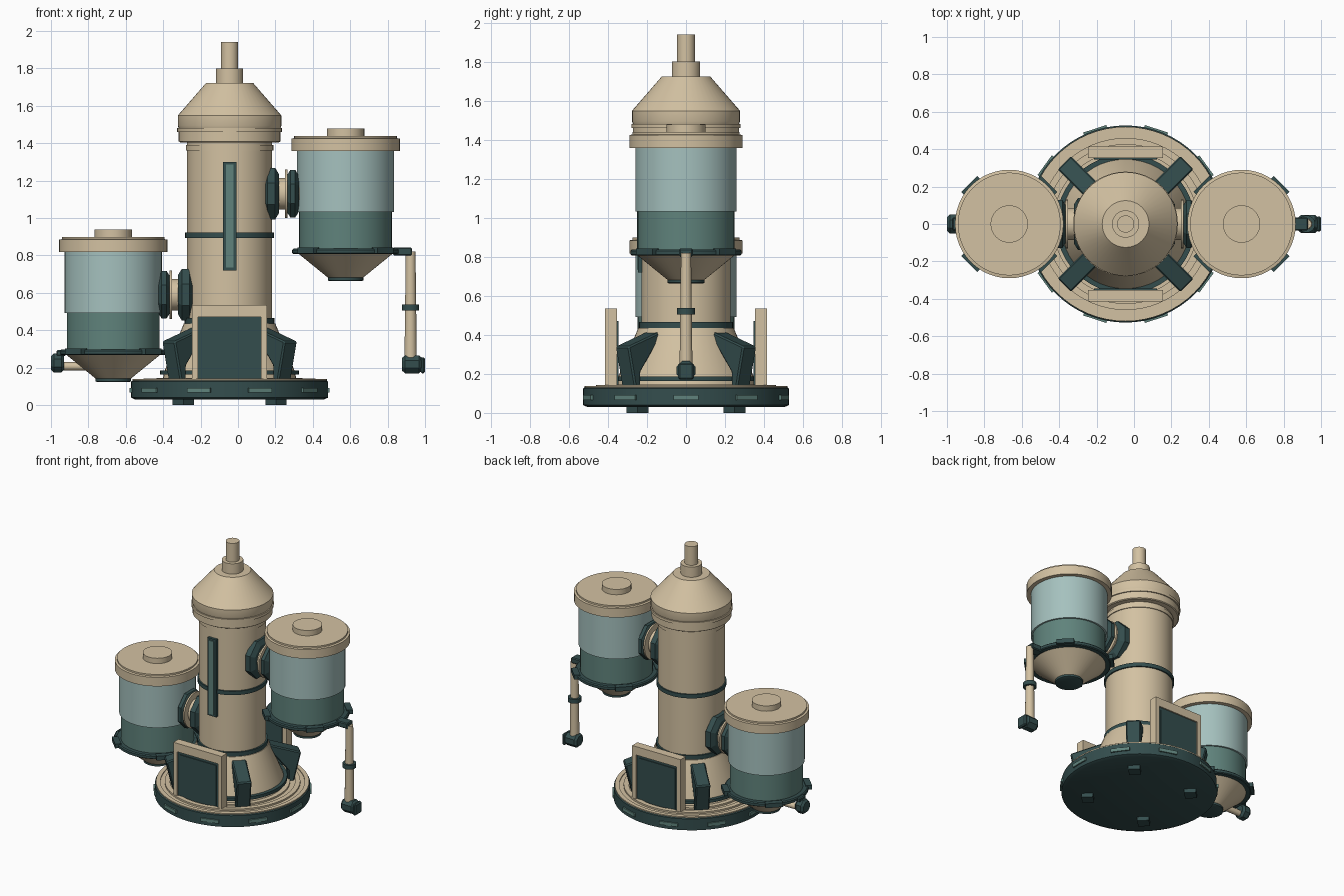
import bpy, bmesh, math
from mathutils import Matrix, Vector

if "Cube" in bpy.data.objects:
    bpy.data.objects.remove(bpy.data.objects["Cube"])

CX = -0.045  # axis of the column


def material(name, rgb):
    m = bpy.data.materials.new(name)
    m.diffuse_color = (*rgb, 1)
    m.use_nodes = True
    m.node_tree.nodes["Principled BSDF"].inputs["Base Color"].default_value = m.diffuse_color
    return m


BEIGE = material("warm beige", (0.65, 0.535, 0.36))
GLASS = material("pale glass", (0.376, 0.533, 0.515))
TEAL = material("mid teal", (0.115, 0.225, 0.20))
DARK = material("dark teal", (0.034, 0.075, 0.075))


def finish(name, bm, mat, smooth=True):
    bmesh.ops.recalc_face_normals(bm, faces=bm.faces)
    me = bpy.data.meshes.new(name)
    bm.to_mesh(me)
    bm.free()
    me.materials.append(mat)
    ob = bpy.data.objects.new(name, me)
    bpy.context.collection.objects.link(ob)
    if smooth:
        bpy.ops.object.select_all(action='DESELECT')
        ob.select_set(True)
        bpy.context.view_layer.objects.active = ob
        bpy.ops.object.shade_smooth_by_angle(angle=math.radians(30))
    return ob


def lathe(name, profile, mat, loc=(0, 0, 0), sides=48, axis='Z', twist=0.0):
    """Closed solid of revolution from (radius, height) points, capped at both ends."""
    bm = bmesh.new()
    rings = []
    for r, h in profile:
        ring = []
        for i in range(sides):
            a = 2 * math.pi * i / sides + twist
            ring.append(bm.verts.new((r * math.cos(a), r * math.sin(a), h)))
        rings.append(ring)
    for lo, hi in zip(rings, rings[1:]):
        for i in range(sides):
            j = (i + 1) % sides
            bm.faces.new((lo[i], lo[j], hi[j], hi[i]))
    bm.faces.new(rings[0][::-1])
    bm.faces.new(rings[-1])
    rot = Matrix.Rotation(math.pi / 2, 4, 'Y') if axis == 'X' else Matrix()
    bmesh.ops.transform(bm, matrix=Matrix.Translation(loc) @ rot, verts=bm.verts)
    return finish(name, bm, mat, sides > 12)


def disc(name, r, z0, z1, mat, x=CX, **kw):
    return lathe(name, [(r, z0), (r, z1)], mat, (x, 0, 0), **kw)


def box(name, lo, hi, mat, origin=(0, 0, 0), turn=0.0, bevel=0.0):
    """Box between two corners, turned about the vertical axis through origin."""
    bm = bmesh.new()
    bmesh.ops.create_cube(bm, size=1)
    lo, hi = Vector(lo), Vector(hi)
    for v in bm.verts:
        v.co = Vector(((lo[k] + hi[k]) / 2 + v.co[k] * (hi[k] - lo[k]) for k in range(3)))
    if bevel:
        bmesh.ops.bevel(bm, geom=bm.edges[:], offset=bevel, segments=1, affect='EDGES')
    bmesh.ops.transform(bm, verts=bm.verts,
                        matrix=Matrix.Translation(origin) @ Matrix.Rotation(turn, 4, 'Z'))
    return finish(name, bm, mat, False)


def prism(name, outline, width, mat, turn):
    """Radial plate: (radius, height) outline extruded sideways, placed around the column."""
    bm = bmesh.new()
    f = bm.faces.new([bm.verts.new((r, -width / 2, z)) for r, z in outline])
    ext = bmesh.ops.extrude_face_region(bm, geom=[f])
    bmesh.ops.translate(bm, vec=(0, width, 0),
                        verts=[g for g in ext['geom'] if isinstance(g, bmesh.types.BMVert)])
    bmesh.ops.bevel(bm, geom=bm.edges[:], offset=0.008, segments=1, affect='EDGES')
    bmesh.ops.transform(bm, verts=bm.verts,
                        matrix=Matrix.Translation((CX, 0, 0)) @ Matrix.Rotation(turn, 4, 'Z'))
    return finish(name, bm, mat, False)


AXIS = (CX, 0, 0)

# Round base with stepped deck
lathe("base", [(0.505, 0.03), (0.527, 0.04), (0.527, 0.125), (0.52, 0.13)], DARK, AXIS, 64)
lathe("deck", [(0.52, 0.125), (0.52, 0.138), (0.49, 0.138), (0.49, 0.131), (0.46, 0.131),
               (0.46, 0.143), (0.425, 0.143), (0.425, 0.133), (0.39, 0.133), (0.39, 0.145)],
      BEIGE, AXIS, 64)
for i in range(10):
    box("base_edge_plate", (0.50, -0.065, 0.067), (0.535, 0.065, 0.092), TEAL, AXIS, i * math.pi / 5)

# Feet and leaning buttresses on the diagonals
for i in range(4):
    turn = math.radians(45 + 90 * i)
    box("foot", (0.31, -0.04, 0.0), (0.39, 0.04, 0.05), DARK, AXIS, turn)
    prism("buttress", [(0.24, 0.415), (0.465, 0.34), (0.415, 0.125), (0.375, 0.125),
                       (0.375, 0.21), (0.24, 0.38)], 0.10, DARK, turn)

# Flared skirt and column
lathe("skirt", [(0.36, 0.13), (0.345, 0.19), (0.245, 0.435)], BEIGE, AXIS)
disc("skirt_ring", 0.372, 0.163, 0.186, DARK)
disc("column", 0.228, 0.40, 1.42, BEIGE)
disc("lower_band", 0.24, 0.435, 0.465, DARK)
disc("middle_band", 0.238, 0.893, 0.922, DARK)
disc("upper_band", 0.234, 1.36, 1.39, BEIGE)

# Head and chimney
lathe("head", [(0.265, 1.405), (0.272, 1.41), (0.272, 1.46), (0.28, 1.46), (0.28, 1.48), (0.272, 1.48),
               (0.277, 1.495), (0.277, 1.548), (0.125, 1.723)], BEIGE, AXIS)
disc("chimney_collar", 0.073, 1.71, 1.80, BEIGE, sides=32)
disc("chimney", 0.046, 1.79, 1.94, BEIGE, sides=32)

# Tall gauge on the front of the column
box("gauge_frame", (-0.036, -0.247, 0.72), (0.036, -0.21, 1.30), DARK, AXIS)
box("gauge_window", (-0.02, -0.252, 0.735), (0.02, -0.244, 1.285), TEAL, AXIS)

# Framed doors, front and back
for turn in (0, math.pi):
    for s in (-1, 1):
        a, b = sorted((s * 0.168, s * 0.2))
        box("door_frame_side", (a, -0.415, 0.13), (b, -0.353, 0.535), BEIGE, AXIS, turn)
    box("door_frame_top", (-0.168, -0.415, 0.472), (0.168, -0.353, 0.535), BEIGE, AXIS, turn)
    box("door_panel", (-0.168, -0.405, 0.13), (0.168, -0.345, 0.472), DARK, AXIS, turn)
    box("door_plate", (-0.15, -0.41, 0.15), (0.15, -0.402, 0.452), DARK, AXIS, turn)


def tank(x, z):
    """Storage tank whose lower cap sits at height z."""
    o = (x, 0, z)
    lathe("tank_cap", [(0.085, 0.0), (0.095, 0.005), (0.095, 0.025)], DARK, o, 32)
    lathe("tank_hopper", [(0.095, 0.02), (0.255, 0.15)], BEIGE, o)
    lathe("tank_ring", [(0.278, 0.145), (0.285, 0.15), (0.285, 0.168), (0.278, 0.175)], DARK, o)
    for i in range(4):
        box("tank_ring_tab", (0.26, -0.06, 0.148), (0.303, 0.06, 0.18), DARK, o, math.radians(45 + 90 * i))
    lathe("tank_lower", [(0.248, 0.15), (0.248, 0.375)], TEAL, o)
    lathe("tank_glass", [(0.26, 0.37), (0.26, 0.70)], GLASS, o)
    lathe("tank_lid", [(0.29, 0.695), (0.29, 0.762), (0.275, 0.765), (0.275, 0.777)], BEIGE, o)
    lathe("tank_knob", [(0.10, 0.77), (0.10, 0.817)], BEIGE, o, 32)


def coupling(x, z, s):
    """Double flange between column and tank; s is the side of the column."""
    t = math.pi / 8
    lathe("coupling_pipe", [(0.085, -0.12), (0.085, 0.13)], BEIGE, (x, 0, z), 32, 'X')
    lathe("coupling_fin", [(0.13, -0.006), (0.13, 0.006)], BEIGE, (x + s * 0.03, 0, z), 32, 'X')
    for name, off, half, r in (("column_flange", -0.05, 0.04, 0.15), ("tank_flange", 0.065, 0.033, 0.138)):
        lathe(name, [(r - 0.035, -half), (r, -half + 0.02), (r, half - 0.02), (r - 0.035, half)],
              DARK, (x + s * off, 0, z), 8, 'X', t)


tank(0.575, 0.662)
tank(-0.667, 0.122)
coupling(0.228, 1.13, 1)
coupling(-0.33, 0.59, -1)

# Long drain pipe on the right tank
box("drain_bracket", (0.83, -0.035, 0.80), (0.93, 0.035, 0.842), DARK, bevel=0.006)
lathe("drain_pipe", [(0.033, 0.24), (0.026, 0.82)], BEIGE, (0.923, 0, 0), 24)
lathe("drain_pipe_ring", [(0.046, 0.505), (0.046, 0.537)], DARK, (0.923, 0, 0), 24)
lathe("drain_nozzle", [(0.038, -0.055), (0.052, -0.04), (0.052, 0.035), (0.038, 0.05)], DARK,
      (0.933, 0, 0.218), 8, 'X', math.pi / 8)
box("drain_nozzle_tip", (0.975, -0.04, 0.17), (1.0, 0.04, 0.255), DARK, bevel=0.008)

# Short drain on the left tank
lathe("short_drain_pipe", [(0.022, -0.10), (0.022, 0.08)], BEIGE, (-0.86, 0, 0.207), 24, 'X')
lathe("short_drain_nozzle", [(0.04, -0.035), (0.054, -0.02), (0.054, 0.02), (0.04, 0.035)], DARK,
      (-0.965, 0, 0.225), 8, 'X', math.pi / 8)
box("short_drain_bracket", (-0.97, -0.035, 0.262), (-0.92, 0.035, 0.293), DARK, bevel=0.006)
